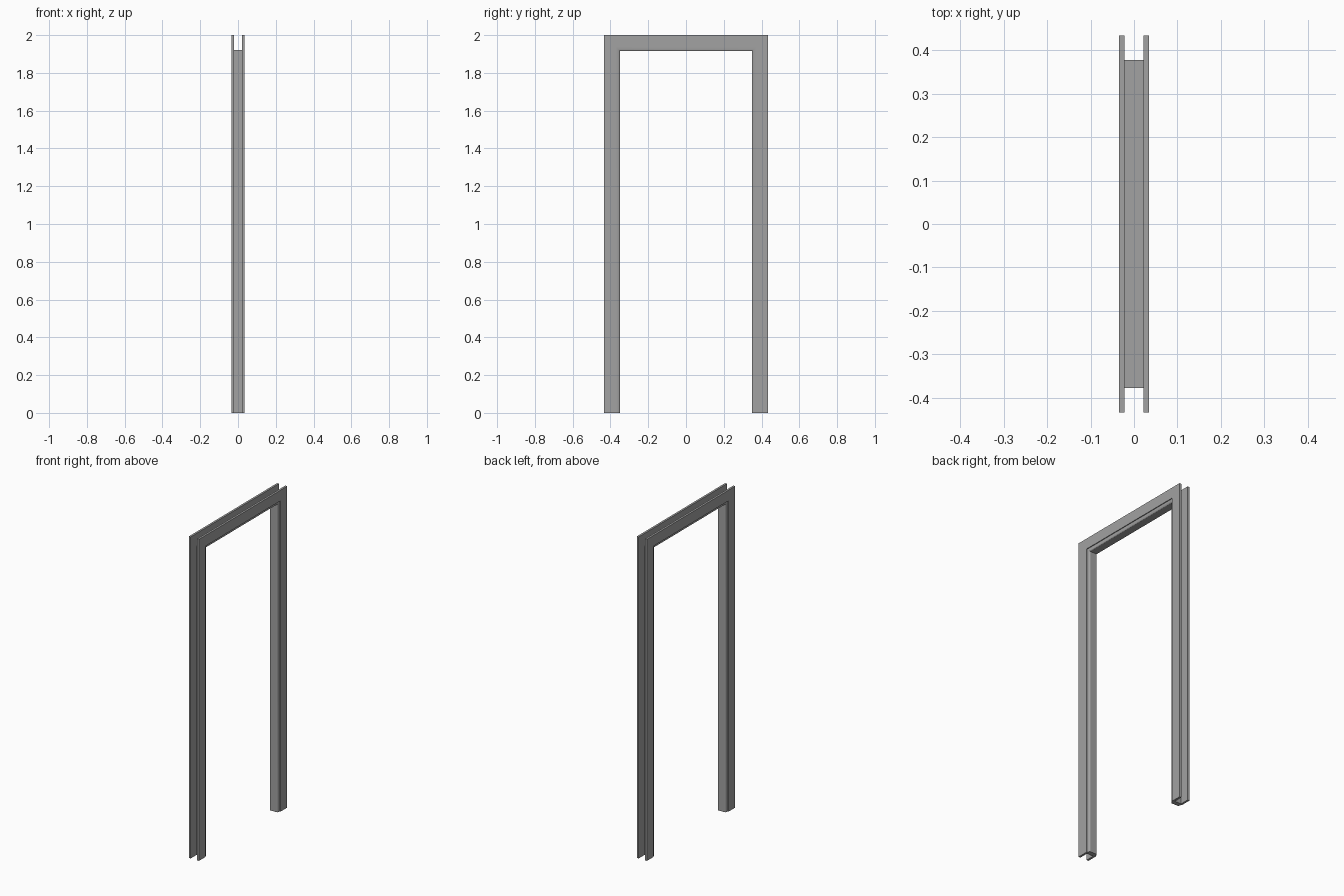
import bpy, bmesh
from math import sin, cos, pi, radians

if "Cube" in bpy.data.objects:
    bpy.data.objects.remove(bpy.data.objects["Cube"])

HALF_W, HEIGHT = 0.434, 2.0

# Dark grey paint shared by every part
paint = bpy.data.materials.new("dark_grey")
paint.diffuse_color = (0.36, 0.36, 0.36, 1)
paint.use_nodes = True
paint.node_tree.nodes["Principled BSDF"].inputs["Base Color"].default_value = paint.diffuse_color


def make_object(name, bm):
    bmesh.ops.recalc_face_normals(bm, faces=bm.faces)
    mesh = bpy.data.meshes.new(name)
    bm.to_mesh(mesh)
    bm.free()
    mesh.materials.append(paint)
    obj = bpy.data.objects.new(name, mesh)
    bpy.context.collection.objects.link(obj)
    return obj


def box(name, x, y, z):
    bm = bmesh.new()
    bmesh.ops.create_cube(bm, size=1)
    for v in bm.verts:
        for i, (lo, hi) in enumerate((x, y, z)):
            v.co[i] = lo if v.co[i] < 0 else hi
    return make_object(name, bm)


def casing(name, profile, side):
    """Sweep an (inward offset, x) profile up, across and down with mitred corners."""
    bm = bmesh.new()
    rings = []
    for sy, top in ((-1, 0), (-1, 1), (1, 1), (1, 0)):
        rings.append([bm.verts.new((side * x, sy * (HALF_W - d), top * (HEIGHT - d)))
                      for d, x in profile])
    n = len(profile)
    for a, b in zip(rings, rings[1:]):
        for i in range(n):
            j = (i + 1) % n
            bm.faces.new((a[i], a[j], b[j], b[i]))
    bm.faces.new(rings[0])
    bm.faces.new(rings[-1])
    obj = make_object(name, bm)
    bpy.context.view_layer.objects.active = obj
    obj.select_set(True)
    bpy.ops.object.shade_smooth_by_angle(angle=radians(30))
    obj.select_set(False)


# Casing on both faces of the opening, with a rounded lip along its inner edge
lip = [(0.066 + 0.019 * sin(t * pi / 12), 0.022 + 0.008 * cos(t * pi / 12))
       for t in range(7)]
profile = [(0, 0.022), (0, 0.035), (0.066, 0.035)] + lip
casing("right_casing", profile, 1)
casing("left_casing", profile, -1)

# Jamb lining between the casings
box("front_jamb", (-0.022, 0.022), (-0.378, -0.349), (0, 1.915))
box("back_jamb", (-0.022, 0.022), (0.349, 0.378), (0, 1.915))
box("head_jamb", (-0.022, 0.022), (-0.378, 0.378), (1.915, 1.921))
